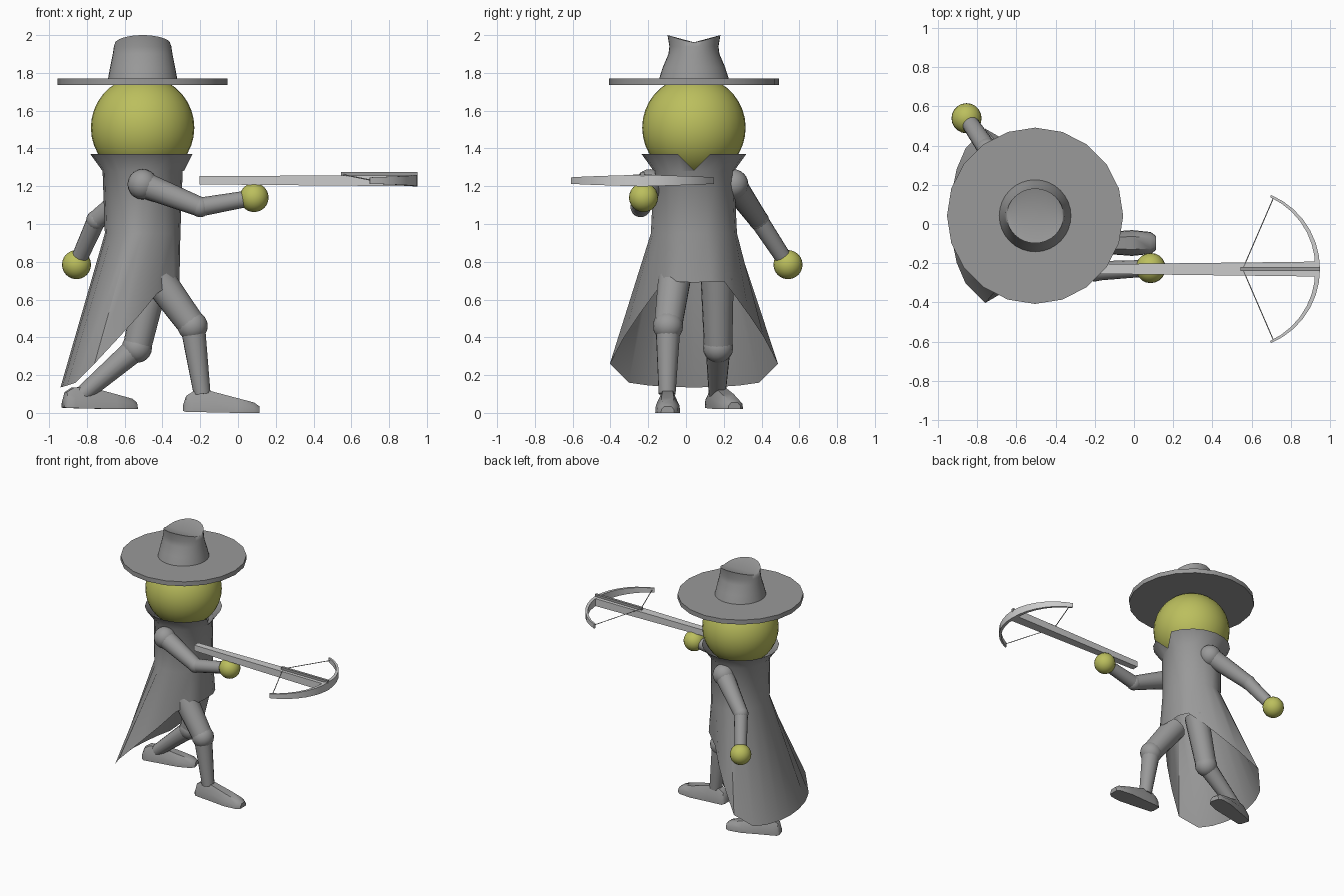
import bpy, bmesh, math
from mathutils import Vector, Matrix

cube = bpy.data.objects.get("Cube")
if cube:
    bpy.data.objects.remove(cube, do_unlink=True)


def material(name, color):
    m = bpy.data.materials.new(name)
    m.use_nodes = True
    m.diffuse_color = (*color, 1)
    m.node_tree.nodes["Principled BSDF"].inputs["Base Color"].default_value = (*color, 1)
    return m


GREY = material("cloth grey", (0.32, 0.32, 0.32))
OLIVE = material("olive skin", (0.5, 0.52, 0.11))
PALE = material("pale grey", (0.6, 0.6, 0.6))
CX, CY = -0.505, 0.042   # body axis


def finish(name, bm, mat, angle=35, normals=True):
    if normals:
        bmesh.ops.recalc_face_normals(bm, faces=bm.faces)
    mesh = bpy.data.meshes.new(name)
    bm.to_mesh(mesh)
    bm.free()
    mesh.materials.append(mat)
    ob = bpy.data.objects.new(name, mesh)
    bpy.context.collection.objects.link(ob)
    bpy.ops.object.select_all(action="DESELECT")
    ob.select_set(True)
    bpy.context.view_layer.objects.active = ob
    bpy.ops.object.shade_smooth_by_angle(angle=math.radians(angle))
    return ob


def ball(name, centre, r, mat, seg=20):
    bm = bmesh.new()
    bmesh.ops.create_uvsphere(bm, u_segments=seg, v_segments=seg // 2 + 2, radius=r,
                              matrix=Matrix.Translation(centre))
    return finish(name, bm, mat)


def cone(name, a, b, ra, rb, mat, seg=16):
    a, b = Vector(a), Vector(b)
    d = b - a
    bm = bmesh.new()
    m = Matrix.Translation((a + b) / 2) @ d.to_track_quat("Z", "Y").to_matrix().to_4x4()
    bmesh.ops.create_cone(bm, cap_ends=True, segments=seg, radius1=ra, radius2=rb,
                          depth=d.length, matrix=m)
    return finish(name, bm, mat)


def loft(bm, rings, closed=True, caps=False):
    vs = [[bm.verts.new(p) for p in ring] for ring in rings]
    n = len(vs[0])
    for lo, hi in zip(vs, vs[1:]):
        for i in range(n if closed else n - 1):
            j = (i + 1) % n
            bm.faces.new((lo[i], lo[j], hi[j], hi[i]))
    if caps:
        bm.faces.new(vs[0][::-1])
        bm.faces.new(vs[-1])
    return vs


# Head
ball("head", (CX, CY, 1.51), 0.274, OLIVE, 32)

# Hat brim and pinched crown
cone("hat_brim", (CX, CY, 1.735), (CX, CY, 1.77), 0.45, 0.45, GREY, 20)
bm = bmesh.new()
N = 32
rings = []
for z, rx, ry in ((1.76, 0.185, 0.187), (1.83, 0.172, 0.165), (1.9, 0.158, 0.135),
                  (1.94, 0.152, 0.13), (1.96, 0.145, 0.14)):
    ring = []
    for i in range(N):
        a = math.tau * i / N
        lift = 0.04 * abs(math.sin(a)) ** 1.2 if z > 1.95 else 0
        ring.append((CX + rx * math.cos(a), CY + ry * math.sin(a), z + lift))
    rings.append(ring)
top = loft(bm, rings)[-1]
for i in range(N // 2):       # valley strips joining mirrored rim points
    a, b, c, d = top[i], top[i + 1], top[N - i - 1], top[(N - i) % N]
    crease = []
    bm.faces.new(list(dict.fromkeys((a, b, c, d))))
# press a crease along the middle of the top
across = [e for e in bm.edges if e.verts[0] in top and e.verts[1] in top
          and abs(e.verts[0].co.x - e.verts[1].co.x) < 1e-4]
mid = bmesh.ops.subdivide_edges(bm, edges=across, cuts=1)["geom_inner"]
for v in mid:
    if isinstance(v, bmesh.types.BMVert):
        v.co.z = 1.962
finish("hat_crown", bm, GREY, 40)

# Long coat: half of the hem from front to back, mirrored across the body
half_hem = [(-.31, 0, .69), (-.31, .09, .695), (-.34, .16, .695), (-.43, .21, .63),
            (-.52, .29, .52), (-.63, .37, .40), (-.76, .445, .26), (-.86, .345, .16),
            (-.905, .24, .145), (-.93, .12, .137), (-.94, 0, .135)]
hem = half_hem + [(x, -y, z) for x, y, z in half_hem[-2:0:-1]]
rings = [[(x, CY + y, z) for x, y, z in hem]]
S = len(hem)
for z, rx, ry in ((0.95, 0.2, 0.228), (1.28, 0.212, 0.212), (1.37, 0.277, 0.277)):
    rings.append([(CX + rx * math.cos(math.tau * i / S), CY + ry * math.sin(math.tau * i / S), z)
                  for i in range(S)])
rings[-1][0] = (CX + 0.222, CY, 1.285)   # collar notch
bm = bmesh.new()
loft(bm, rings)
finish("coat", bm, GREY, 40, normals=False)


# Limbs: tapered segments with round joints
def limb(name, points, radii, upper, lower, joint):
    a, b, c = points
    cone("upper_" + name, a, b, radii[0], radii[1], GREY)
    cone("lower_" + name, b, c, radii[2], radii[3], GREY)
    ball(joint, b, radii[4], GREY, 16)


arms = (("right", (CX, -0.19, 1.21), (-0.2, -0.24, 1.09), (0.085, -0.225, 1.14)),
        ("left", (CX, 0.25, 1.21), (-0.75, 0.385, 1.02), (-0.855, 0.54, 0.785)))
for side, shoulder, elbow, hand in arms:
    limb(side + "_arm", (shoulder, elbow, hand), (0.07, 0.052, 0.05, 0.042, 0.054),
         "upper", "lower", side + "_elbow")
    ball(side + "_shoulder", shoulder, 0.08, GREY)
    ball(side + "_hand", hand, 0.077, OLIVE)

legs = (("right", (-0.43, -0.06, 0.72), (-0.24, -0.095, 0.46), (-0.19, -0.1, 0.1)),
        ("left", (-0.45, 0.165, 0.72), (-0.535, 0.17, 0.345), (-0.82, 0.165, 0.1)))
for side, hip, knee, ankle in legs:
    limb(side + "_leg", (hip, knee, ankle), (0.088, 0.075, 0.066, 0.045, 0.08),
         "upper", "lower", side + "_knee")


# Shoes: bevelled cross-sections from heel to toe (offset, half width, bottom, top)
def shoe(name, origin, yaw):
    m = Matrix.Translation(origin) @ Matrix.Rotation(yaw, 4, "Z")
    rings = []
    for x, w, lo, hi in ((-.09, .03, .01, .045), (-.075, .045, .005, .09), (-.035, .05, .005, .115),
                         (.05, .055, .003, .117), (.19, .066, 0, .08), (.285, .056, 0, .055),
                         (.313, .035, 0, .035)):
        mid_z = lo + (hi - lo) * 0.5
        ring = [(x, -w, lo), (x, w, lo), (x, w * .95, mid_z), (x, w * .5, hi),
                (x, -w * .5, hi), (x, -w * .95, mid_z)]
        rings.append([m @ Vector(p) for p in ring])
    bm = bmesh.new()
    loft(bm, rings, caps=True)
    finish(name, bm, GREY, 40)


shoe("right_shoe", (-0.2, -0.097, 0), 0)
shoe("left_shoe", (-0.84, 0.165, 0.02), math.radians(17))

# Crossbow
BY, BZ = -0.23, 1.23


def beam(name, sections, mat):
    bm = bmesh.new()
    loft(bm, [[(x, BY - w, lo), (x, BY + w, lo), (x, BY + w, hi), (x, BY - w, hi)]
              for x, w, lo, hi in sections], caps=True)
    finish(name, bm, mat, 30)


beam("crossbow_stock", ((-0.205, 0.024, 1.21, 1.255), (0.1, 0.028, 1.207, 1.255),
                        (0.93, 0.038, 1.2, 1.258)), PALE)
beam("crossbow_rail", ((0.545, 0.01, 1.25, 1.276), (0.95, 0.01, 1.25, 1.276)), GREY)
beam("crossbow_trigger", ((0.06, 0.01, 1.18, 1.21), (0.11, 0.01, 1.18, 1.21)), PALE)

bm = bmesh.new()
rings = []
R, HALF, STEPS = 0.411, math.radians(67), 14
for i in range(STEPS + 1):
    t = 2 * i / STEPS - 1
    a = t * HALF
    r_in = R - 0.025 + 0.013 * abs(t)
    h = 0.031 - 0.014 * abs(t)
    rings.append([(0.539 + r * math.cos(a), BY + r * math.sin(a), BZ + z)
                  for r, z in ((r_in, -h), (R, -h), (R, h), (r_in, h))])
loft(bm, rings, caps=True)
finish("crossbow_bow", bm, PALE, 30)
for side, s in (("left", 1), ("right", -1)):
    cone("crossbow_string_" + side, (0.715, BY + s * 0.37, BZ), (0.555, BY, 1.262),
         0.003, 0.003, PALE, 6)
